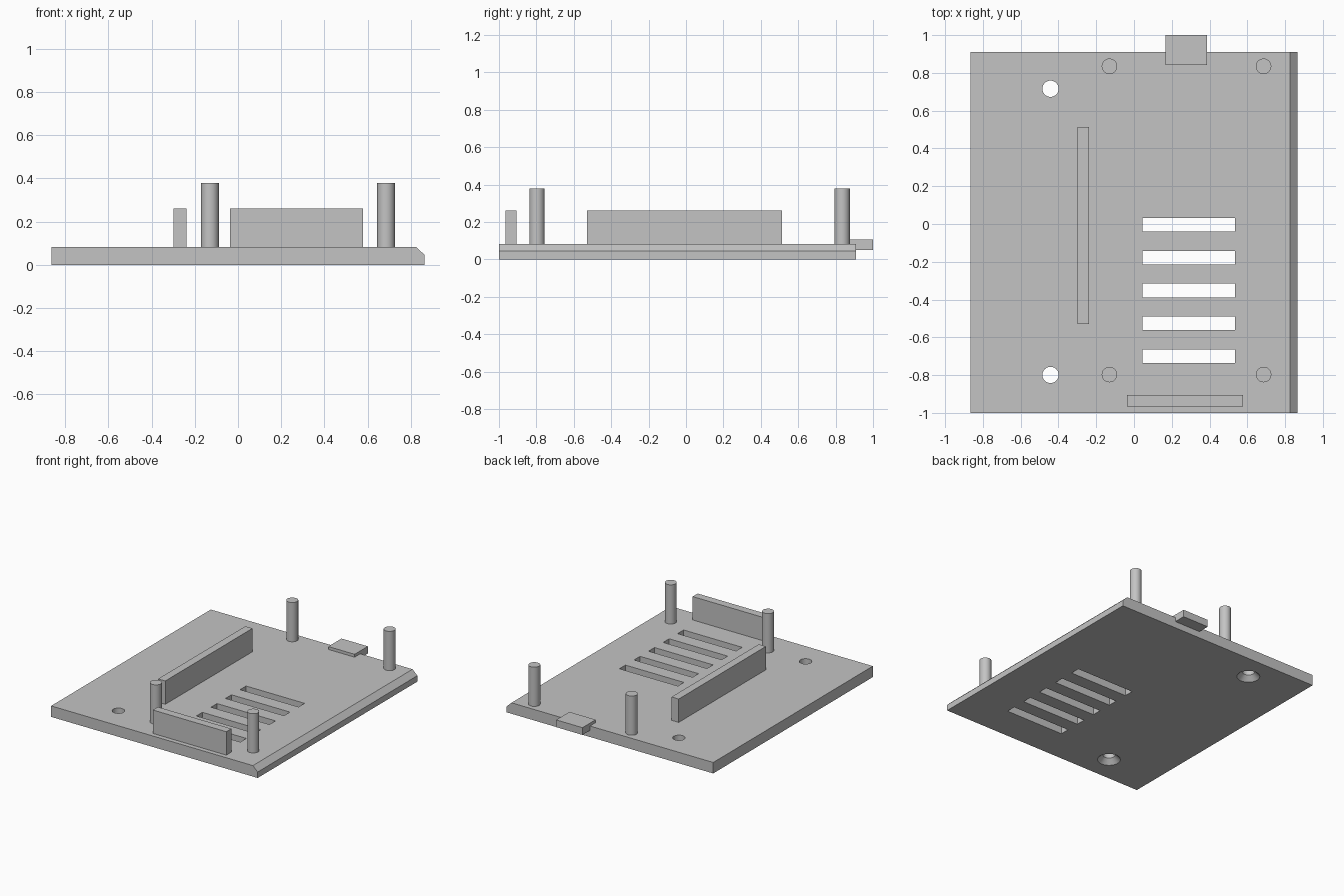
import bpy
import bmesh
import math
from mathutils import Matrix

cube = bpy.data.objects.get("Cube")
if cube:
    bpy.data.objects.remove(cube, do_unlink=True)

grey = bpy.data.materials.new("light grey plastic")
grey.use_nodes = True
GREY = (0.55, 0.55, 0.55, 1)
grey.diffuse_color = GREY
grey.node_tree.nodes["Principled BSDF"].inputs["Base Color"].default_value = GREY

TOP = 0.083


def finish(name, bm):
    bmesh.ops.recalc_face_normals(bm, faces=bm.faces)
    mesh = bpy.data.meshes.new(name)
    bm.to_mesh(mesh)
    bm.free()
    mesh.materials.append(grey)
    obj = bpy.data.objects.new(name, mesh)
    bpy.context.collection.objects.link(obj)
    return obj


def box(name, x, y, z):
    bm = bmesh.new()
    size = Matrix.Diagonal((x[1] - x[0], y[1] - y[0], z[1] - z[0], 1))
    mid = Matrix.Translation((sum(x) / 2, sum(y) / 2, sum(z) / 2))
    bmesh.ops.create_cube(bm, size=1, matrix=mid @ size)
    return finish(name, bm)


def cone(name, x, y, z, r_bottom, r_top):
    bm = bmesh.new()
    bmesh.ops.create_cone(bm, cap_ends=True, segments=40, radius1=r_bottom, radius2=r_top,
                          depth=z[1] - z[0], matrix=Matrix.Translation((x, y, sum(z) / 2)))
    return finish(name, bm)


def smooth(obj):
    bpy.ops.object.select_all(action="DESELECT")
    obj.select_set(True)
    bpy.context.view_layer.objects.active = obj
    bpy.ops.object.shade_smooth_by_angle(angle=math.radians(30))


# Base plate: a profile with one chamfered edge, extruded front to back
bm = bmesh.new()
profile = [(-0.865, 0), (0.865, 0), (0.865, 0.045), (0.825, TOP), (-0.865, TOP)]
face = bm.faces.new([bm.verts.new((x, -1, z)) for x, z in profile])
moved = bmesh.ops.extrude_face_region(bm, geom=[face])["geom"]
bmesh.ops.translate(bm, vec=(0, 1.91, 0),
                    verts=[v for v in moved if isinstance(v, bmesh.types.BMVert)])
plate = finish("base_plate", bm)

# Vent slots and countersunk screw holes
cutters = []
for i in range(5):
    y = -0.004 - 0.174 * i
    cutters.append(box("slot_cutter", (0.045, 0.535), (y - 0.036, y + 0.036), (-0.05, 0.15)))
for y in (0.716, -0.799):
    cutters.append(cone("hole_cutter", -0.442, y, (-0.05, 0.15), 0.043, 0.043))
    cutters.append(cone("countersink_cutter", -0.442, y, (-0.02, 0.06), 0.10, 0.02))
for cutter in cutters:
    cutter.hide_render = True
    mod = plate.modifiers.new("cut", "BOOLEAN")
    mod.operation = "DIFFERENCE"
    mod.solver = "EXACT"
    mod.object = cutter

# Apply the cuts, then discard the cutters
bpy.context.view_layer.update()
cut_mesh = bpy.data.meshes.new_from_object(
    plate.evaluated_get(bpy.context.evaluated_depsgraph_get()))
plate.modifiers.clear()
plate.data = cut_mesh
for cutter in cutters:
    bpy.data.objects.remove(cutter, do_unlink=True)
smooth(plate)

# Upright walls
box("side_wall", (-0.298, -0.238), (-0.53, 0.513), (TOP, 0.26))
box("front_wall", (-0.038, 0.578), (-0.965, -0.905), (TOP, 0.26))

# Tab overhanging the back edge
box("back_tab", (0.167, 0.387), (0.842, 1.0), (0.05, 0.105))

# Four standoff posts
for x, side in ((-0.13, "right"), (0.686, "left")):
    for y, end in ((-0.797, "front"), (0.835, "back")):
        smooth(cone(f"{end}_{side}_post", x, y, (TOP, 0.38), 0.041, 0.041))
